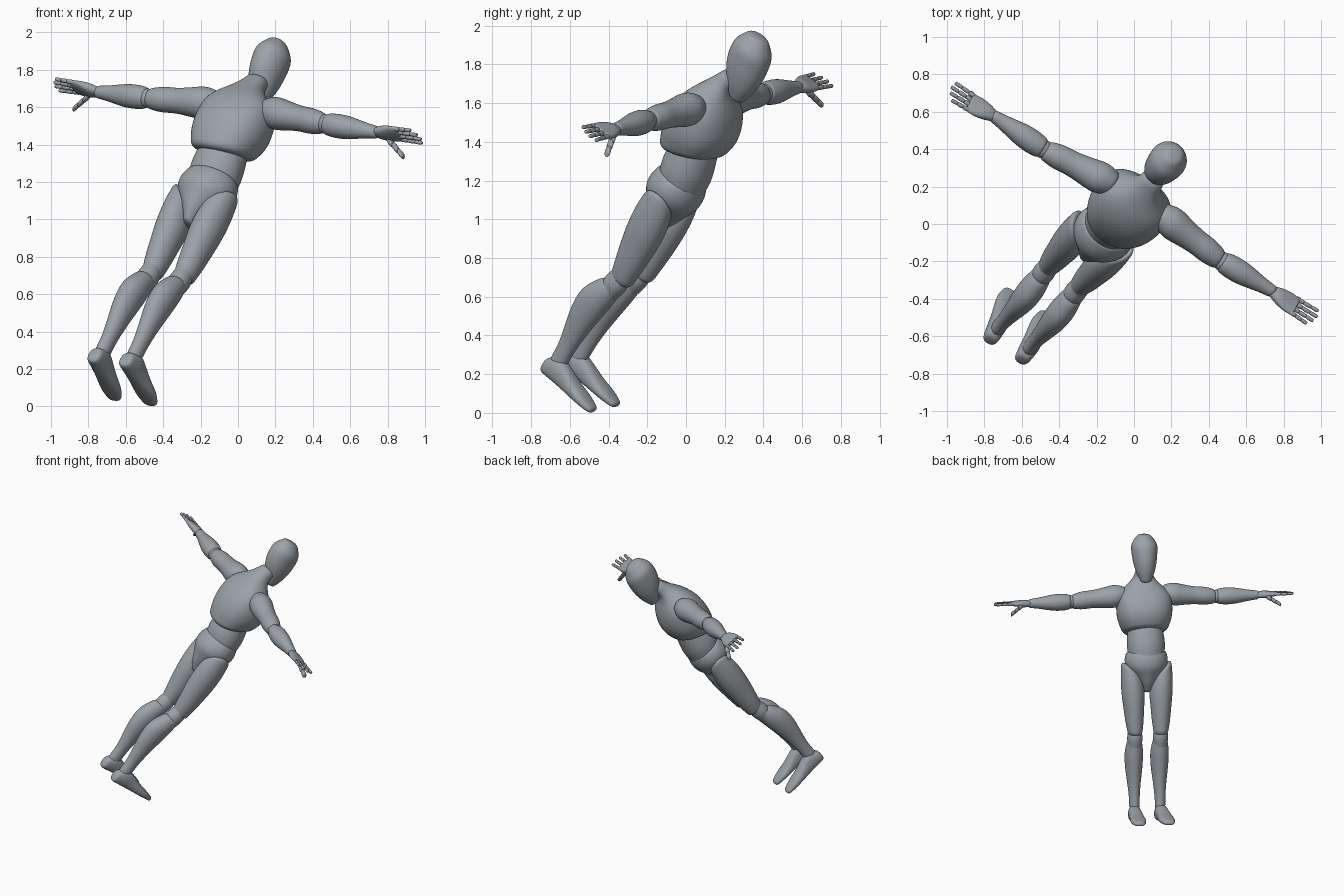
import bpy, bmesh, math
from mathutils import Matrix, Vector

cube = bpy.data.objects.get("Cube")
if cube:
    bpy.data.objects.remove(cube, do_unlink=True)

# One plain grey material
grey = bpy.data.materials.new("matte_grey")
grey.use_nodes = True
colour = (0.33, 0.36, 0.39, 1)
grey.diffuse_color = colour
shader = next(node for node in grey.node_tree.nodes if node.type == 'BSDF_PRINCIPLED')
shader.inputs["Base Color"].default_value = colour

# Body frame: the figure leans, with shoulders level with its local origin
up = Vector((0.395, 0.443, 0.804)).normalized()
left = Vector((-0.843, 0.525, 0.116))
left = (left - up * left.dot(up)).normalized()
forward = left.cross(up)
body_matrix = Matrix((left, -forward, up)).transposed().to_4x4()
body_matrix.translation = (0, 0.11, 1.595)

# Points are (left, forward, up); each axis has two cross-section directions
LEFT, FORWARD, UP = Vector((1, 0, 0)), Vector((0, 1, 0)), Vector((0, 0, 1))
SECTIONS = {"up": (LEFT, FORWARD), "side": (FORWARD, UP), "forward": (LEFT, UP)}


def sample(values, t):
    """Smooth curve through evenly spaced values."""
    last = len(values) - 1
    i = min(int(t * last), last - 1)
    f = t * last - i
    a, b, c, d = (values[max(0, min(last, k))] for k in range(i - 1, i + 3))
    return b + f / 2 * (c - a + f * (2 * a - 5 * b + 4 * c - d + f * (3 * (b - c) + d - a)))


def ellipse_point(angle, power):
    """Point on a unit ellipse, squarer for a higher power."""
    c, s = math.cos(angle), math.sin(angle)
    return (math.copysign(abs(c) ** (2 / power), c),
            math.copysign(abs(s) ** (2 / power), s))


def loft(name, axis, start, end, width, depth=None, shift=(0, 0), tilt=(0, 0),
         flat_sole=False, power=2, side=1, segments=16, steps=12, levels=2):
    """Skin rounded sections between two points; tilt slants the first end."""
    start, end = Vector(start), Vector(end)
    u, v = SECTIONS[axis]
    edge = 0.03
    stations = [0] + [edge + (1 - 2 * edge) * k / steps for k in range(steps + 1)] + [1]
    bm = bmesh.new()
    loops = []
    for t in stations:
        cap = 0.65 if t in (0, 1) else 1
        ru = sample(width, t) * cap
        rv = sample(depth or width, t) * cap
        centre = start.lerp(end, t) + FORWARD * sample(shift, t)
        if flat_sole:
            centre += UP * sample(depth, t)
        slant = (1 - t) ** 3
        loop = []
        for k in range(segments):
            cu, cv = ellipse_point(math.tau * k / segments, power)
            p = centre + u * cu * ru + v * cv * rv
            p += UP * slant * (tilt[0] * cu * ru + tilt[1] * cv * rv)
            loop.append(bm.verts.new((p.x * side, -p.y, p.z)))
        loops.append(loop)
    for a, b in zip(loops, loops[1:]):
        for k in range(segments):
            bm.faces.new((a[k - 1], a[k], b[k], b[k - 1]))
    bm.faces.new(loops[0])
    bm.faces.new(loops[-1])
    bmesh.ops.recalc_face_normals(bm, faces=bm.faces)
    for face in bm.faces:
        face.smooth = True
    mesh = bpy.data.meshes.new(name)
    bm.to_mesh(mesh)
    bm.free()
    mesh.materials.append(grey)
    obj = bpy.data.objects.new(name, mesh)
    bpy.context.collection.objects.link(obj)
    obj.matrix_world = body_matrix
    smooth = obj.modifiers.new("smooth", 'SUBSURF')
    smooth.levels = smooth.render_levels = levels


def jointed_digit(name, start, end, radius, side):
    """Three tapering segments in a row."""
    start, end = Vector(start), Vector(end)
    for k in range(3):
        loft(f"{name}_segment_{k + 1}", "side", start.lerp(end, k / 3),
             start.lerp(end, (k + 1) / 3), (radius * 0.9, radius, radius * 0.9),
             side=side, segments=8, steps=4, levels=1)
        radius *= 0.92


# Head: egg shape tapering to the chin
loft("head", "up", (0, 0.13, 0.12), (0, 0.07, 0.49),
     width=(0.04, 0.07, 0.09, 0.1, 0.1, 0.05),
     depth=(0.04, 0.08, 0.11, 0.12, 0.11, 0.06), shift=(0, -0.01, 0))

# Chest with sloping shoulders and neck, its hem raised in front
loft("chest", "up", (0, 0.05, -0.28), (0, 0.06, 0.24),
     width=(0.17, 0.21, 0.22, 0.2, 0.09, 0.06),
     depth=(0.15, 0.18, 0.18, 0.14, 0.07, 0.06),
     shift=(0, -0.01, -0.02, -0.03, -0.04, 0), tilt=(0, 0.4), power=2.3)

# Abdomen
loft("abdomen", "up", (0, 0.05, -0.16), (0, 0.09, -0.46),
     width=(0.12, 0.14, 0.15, 0.14), depth=(0.11, 0.13, 0.14, 0.13))

# Pelvis narrowing to the crotch
loft("pelvis", "up", (0, 0.08, -0.4), (0, 0.07, -0.73),
     width=(0.15, 0.17, 0.16, 0.11, 0.06, 0.03),
     depth=(0.13, 0.15, 0.15, 0.12, 0.09, 0.05))

for side, label in ((1, "left"), (-1, "right")):
    # Leg: the thigh top slants up to the outside of the hip
    loft(label + "_thigh", "up", (0.115, 0.08, -0.54), (0.1, 0.1, -1.06),
         width=(0.08, 0.09, 0.09, 0.08, 0.07, 0.055),
         depth=(0.09, 0.105, 0.105, 0.095, 0.08, 0.065), tilt=(0.9, 0), side=side)
    loft(label + "_knee", "up", (0.1, 0.09, -1), (0.1, 0.07, -1.16),
         width=(0.05, 0.06, 0.05), depth=(0.055, 0.067, 0.055), side=side)
    loft(label + "_calf", "up", (0.1, 0.07, -1.08), (0.1, 0.01, -1.66),
         width=(0.055, 0.072, 0.067, 0.053, 0.042, 0.04),
         depth=(0.065, 0.092, 0.086, 0.066, 0.05, 0.05),
         shift=(0, -0.03, -0.035, -0.025, -0.01, 0), side=side)
    loft(label + "_foot", "forward", (0.1, -0.055, -1.735), (0.115, 0.325, -1.735),
         width=(0.04, 0.05, 0.052, 0.058, 0.06, 0.04),
         depth=(0.045, 0.067, 0.057, 0.041, 0.03, 0.018),
         flat_sole=True, power=2.4, side=side)

    # Arm
    loft(label + "_upper_arm", "side", (0.14, 0.02, 0.02), (0.565, 0, -0.02),
         width=(0.065, 0.09, 0.08, 0.07, 0.07, 0.055), side=side)
    loft(label + "_elbow", "side", (0.52, 0, -0.02), (0.62, 0, -0.02),
         width=(0.04, 0.053, 0.04), side=side)
    loft(label + "_forearm", "side", (0.565, 0, -0.02), (0.9, 0.01, -0.02),
         width=(0.058, 0.066, 0.064, 0.053, 0.041, 0.034), side=side)

    # Hand: palm, four fingers fanned evenly and a thumb
    loft(label + "_palm", "side", (0.875, 0.01, -0.02), (1.04, 0, -0.016),
         width=(0.03, 0.05, 0.063, 0.06), depth=(0.022, 0.029, 0.023, 0.016),
         power=2.4, side=side)
    lengths = {"index": 0.135, "middle": 0.145, "ring": 0.135, "little": 0.11}
    for k, (finger, length) in enumerate(lengths.items()):
        across = 0.05 - 0.032 * k
        jointed_digit(f"{label}_{finger}_finger", (1.02, across, -0.016),
                      (1.02 + length, across * 1.15, -0.016), 0.014, side)
    jointed_digit(label + "_thumb", (0.95, 0.04, -0.03), (1.05, 0.105, -0.09), 0.022, side)
